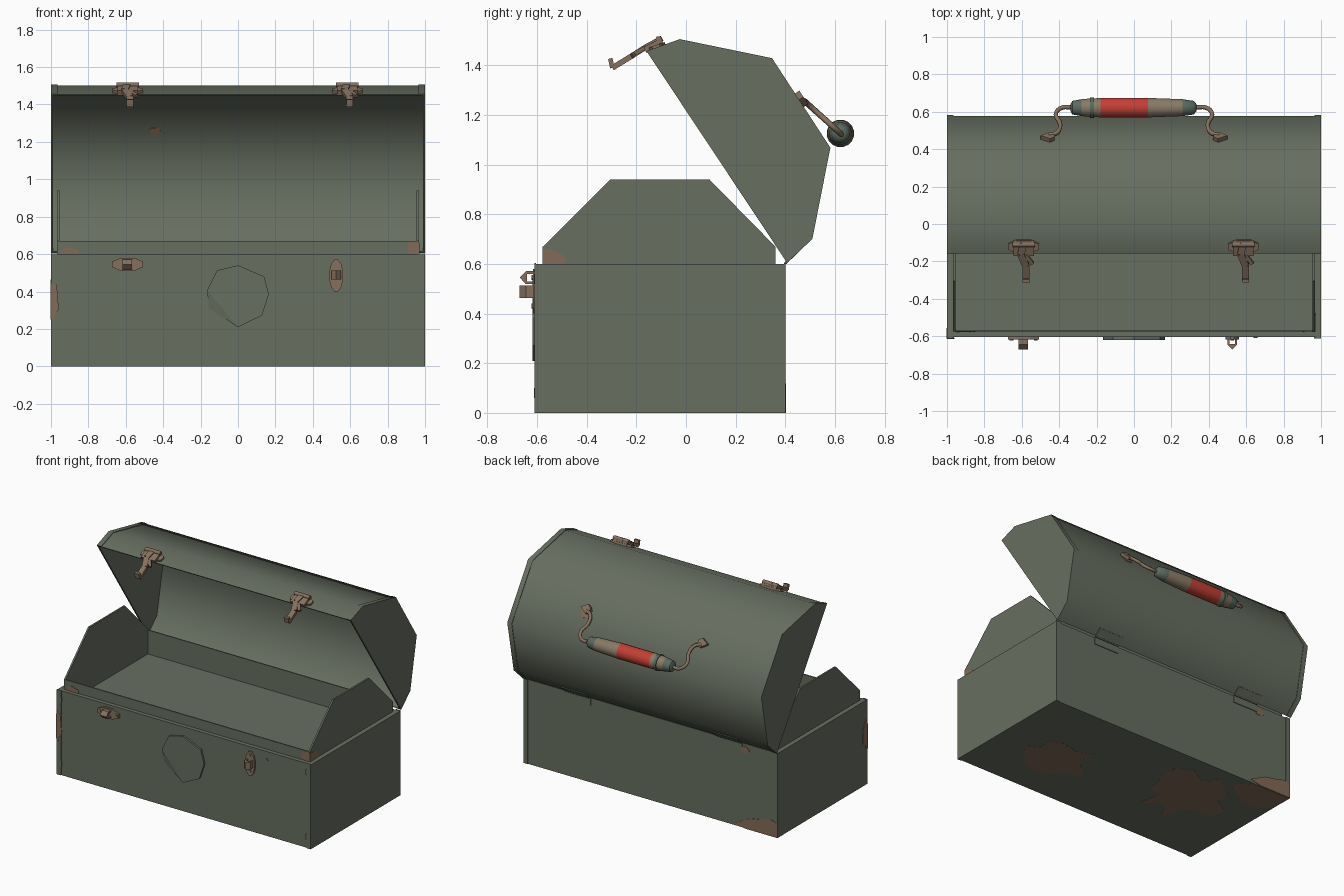
import bpy, bmesh, math, random
from mathutils import Vector

if "Cube" in bpy.data.objects:
    bpy.data.objects.remove(bpy.data.objects["Cube"], do_unlink=True)
random.seed(4)
X, Y, Z = Vector((1, 0, 0)), Vector((0, 1, 0)), Vector((0, 0, 1))


def material(name, rgb):
    m = bpy.data.materials.new(name)
    m.use_nodes = True
    m.diffuse_color = (*rgb, 1)
    m.node_tree.nodes["Principled BSDF"].inputs["Base Color"].default_value = (*rgb, 1)
    return m


GREEN = material("painted green", (0.135, 0.157, 0.117))
RUST = material("rust", (0.23, 0.145, 0.095))
METAL = material("worn metal", (0.24, 0.165, 0.115))
RED = material("red grip", (0.55, 0.05, 0.035))
WOOD = material("tan grip", (0.25, 0.195, 0.135))
CAP = material("grey green cap", (0.105, 0.145, 0.12))


def finish(name, bm, mats, smooth=None):
    bmesh.ops.recalc_face_normals(bm, faces=bm.faces)
    mesh = bpy.data.meshes.new(name)
    bm.to_mesh(mesh)
    bm.free()
    for m in mats:
        mesh.materials.append(m)
    if smooth:
        mesh.shade_smooth()
        mesh.set_sharp_from_angle(angle=math.radians(smooth))
    obj = bpy.data.objects.new(name, mesh)
    bpy.context.collection.objects.link(obj)
    return obj


def prism(name, pts, origin, u, v, depth, mat=GREEN, smooth=None):
    """Extrude a 2D outline lying in the u, v plane along u x v."""
    o, n = Vector(origin), u.cross(v).normalized() * depth
    bm = bmesh.new()
    low = [bm.verts.new(o + u * a + v * b) for a, b in pts]
    high = [bm.verts.new(p.co + n) for p in low]
    bm.faces.new(low[::-1])
    bm.faces.new(high)
    for i in range(len(pts)):
        j = (i + 1) % len(pts)
        bm.faces.new((low[i], low[j], high[j], high[i]))
    return finish(name, bm, [mat], smooth)


def rect(a0, a1, b0, b1):
    return [(a0, b0), (a1, b0), (a1, b1), (a0, b1)]


def box(name, x0, x1, y0, y1, z0, z1, mat=GREEN):
    return prism(name, rect(y0, y1, z0, z1), (x0, 0, 0), Y, Z, x1 - x0, mat)


def bar(name, p, q, width, thick, mat=METAL):
    p, q = Vector(p), Vector(q)
    v = (q - p).normalized()
    u = (X - v * X.dot(v)).normalized()
    o = p - u.cross(v).normalized() * thick / 2
    return prism(name, rect(-width / 2, width / 2, 0, (q - p).length), o, u, v, thick, mat)


def rod(name, pts, radius, mat=METAL):
    c = bpy.data.curves.new(name, "CURVE")
    c.dimensions = "3D"
    c.bevel_depth, c.bevel_resolution, c.resolution_u = radius, 1, 4
    s = c.splines.new("BEZIER")
    s.bezier_points.add(len(pts) - 1)
    for b, p in zip(s.bezier_points, pts):
        b.co = p
        b.handle_left_type = b.handle_right_type = "AUTO"
    c.use_fill_caps = True
    c.materials.append(mat)
    obj = bpy.data.objects.new(name, c)
    bpy.context.collection.objects.link(obj)


def oval(a, b, ra, rb, n=8, turn=0.5, rough=0.0):
    out = []
    for i in range(n):
        t, k = 2 * math.pi * (i + turn) / n, 1 + random.uniform(-rough, rough)
        out.append((a + ra * k * math.cos(t), b + rb * k * math.sin(t)))
    return out


def rust(name, a, b, ra, rb, origin, u, v, lim=(-9, 9, -9, 9), n=14, rough=0.2):
    pts = [(min(max(p, lim[0]), lim[1]), min(max(q, lim[2]), lim[3]))
           for p, q in oval(a, b, ra, rb, n, 0, rough)]
    prism(name, list(dict.fromkeys(pts)), origin, u, v, 0.003, RUST)


# Lower box: thick rim walls and bottom
F, B = -0.605, 0.395
box("box_front", -1, 1, F, -0.575, 0, 0.6)
box("box_back", -1, 1, 0.36, B, 0, 0.6)
box("box_bottom", -0.97, 0.97, -0.575, 0.36, 0, 0.02)
for s, side in ((1, "left"), (-1, "right")):
    lo, hi = sorted((s * 0.967, s))
    box(side + "_box_end", lo, hi, F, B, 0, 0.6)
    box(side + "_front_flange", lo, hi, F - 0.006, F, 0, 0.603)
    box(side + "_back_flange", lo, hi, B, B + 0.005, 0, 0.603)
    for z in (0.08, 0.54):
        box(side + "_seam_slot", s * 0.965 - 0.003, s * 0.965 + 0.003, F - 0.008, F, z - 0.02, z + 0.02)

# Inner tray with tall shaped ends
tray = [(-0.575, 0.45), (0.36, 0.45), (0.36, 0.67), (0.095, 0.94), (-0.305, 0.94), (-0.575, 0.67)]
for s, side in ((1, "left"), (-1, "right")):
    prism(side + "_tray_end", tray, (s * 0.961 - 0.006, 0, 0), Y, Z, 0.012)
box("tray_front", -0.96, 0.96, -0.575, -0.566, 0.45, 0.67)
box("tray_back", -0.96, 0.96, 0.351, 0.36, 0.45, 0.67)
box("tray_floor", -0.96, 0.96, -0.57, 0.355, 0.49, 0.5)

# Open lid: bent sheet, end plates and end flanges
lid = [(-0.157, 1.454), (-0.024, 1.502), (0.345, 1.426), (0.578, 1.068), (0.506, 0.703), (0.405, 0.608)]
mid = (Vector(lid[0]) + Vector(lid[-1])) / 2


def scaled(k):
    return [tuple(mid + (Vector(p) - mid) * k) for p in lid]


prism("lid_shell", lid + scaled(0.985)[::-1], (-0.99, 0, 0), Y, Z, 1.98, GREEN, 50)
for s, side in ((1, "left"), (-1, "right")):
    lo = min(s * 0.988, s)
    prism(side + "_lid_end", lid, (lo, 0, 0), Y, Z, 0.012)
    prism(side + "_lid_flange", scaled(1.008) + scaled(0.995)[::-1], (min(s * 0.965, s), 0, 0), Y, Z, 0.035, GREEN, 50)

# Hinges at the back
low = Vector((0, lid[4][0] - lid[5][0], lid[4][1] - lid[5][1])).normalized()
for x in (0.57, -0.62):
    box("hinge_leaf", x - 0.1, x + 0.1, B, B + 0.005, 0.55, 0.605)
    prism("hinge_lid_leaf", rect(-0.1, 0.1, 0, 0.06), (x, lid[5][0], lid[5][1]), X, -low * -1, -0.005)
    rod("hinge_pin", [(x - 0.1, 0.403, 0.605), (x + 0.1, 0.403, 0.605)], 0.006, GREEN)

# Badge with one corner bent back
badge = [(0, 0.54), (0.14, 0.48), (0.165, 0.385), (0.128, 0.272), (0, 0.209), (-0.165, 0.406), (-0.112, 0.513)]
prism("front_badge", badge, (0, F, 0), X, Z, 0.014)
fold = prism("badge_bent_corner", [(-0.165, 0.406), (-0.155, 0.31), (0, 0.209)], (0, F, 0), X, Z, 0.014)
fold.data.vertices[4].co.y += 0.0135

# Catch plates with pointed staples on the front
tip = [(0, -0.026), (0.04, -0.026), (0.065, 0), (0.04, 0.026), (0, 0.026),
       (0, 0.015), (0.036, 0.015), (0.036, -0.015), (0, -0.015)]
prism("right_catch_plate", oval(-0.59, 0.545, 0.09, 0.038), (0, F, 0), X, Z, 0.012, METAL)
prism("left_catch_plate", oval(0.525, 0.485, 0.038, 0.088, 12), (0, F, 0), X, Z, 0.012, METAL)
prism("right_staple", tip, (-0.568, F, 0.545), -Y, Z, 0.05, METAL)
prism("left_staple", tip, (0.525, F, 0.463), -Y, -X, -0.05, METAL)
for a, b in ((-0.655, 0.545), (-0.525, 0.545), (0.525, 0.43), (0.525, 0.545)):
    prism("catch_rivet", oval(a, b, 0.011, 0.011), (0, F - 0.012, 0), X, Z, 0.006, METAL)
prism("front_screw", oval(0.65, 0.54, 0.011, 0.011), (0, F, 0), X, Z, 0.005)

# Lid latches: base plate, raised block, hooked arm and side prong
strip = Vector((0, 0.94, 0.34))
for x, s in ((-0.59, -1), (0.585, 1)):
    prism("latch_base", oval(0, 0, 0.088, 0.042), (x, -0.118, 1.468), X, strip, 0.014, METAL)
    bar("latch_block", (x, -0.095, 1.498), (x, -0.165, 1.462), 0.11, 0.026)
    a = [(x, -0.1, 1.507), (x - 0.015, -0.16, 1.475), (x + 0.012, -0.22, 1.437), (x + 0.012, -0.297, 1.39)]
    for p, q in zip(a, a[1:]):
        bar("latch_arm", p, q, 0.038, 0.022)
    bar("latch_hook", a[-1], (x + 0.012, -0.305, 1.428), 0.036, 0.018)
    bar("latch_prong", (x + 0.01, -0.165, 1.47), (x + 0.048, -0.212, 1.445), 0.02, 0.018)
    rod("latch_pin", [(x - 0.06, -0.11, 1.505), (x + 0.06, -0.11, 1.505)], 0.014)

# Handle grip: lathed around its length and coloured in bands
GY, GZ = 0.622, 1.126
grip = [(-0.34, 0.018), (-0.33, 0.037), (-0.28, 0.046), (-0.235, 0.05), (-0.235, 0.056), (-0.215, 0.056),
        (-0.215, 0.05), (-0.18, 0.053), (0.075, 0.053), (0.26, 0.046), (0.32, 0.037), (0.335, 0.018)]
bm = bmesh.new()
rings = []
for x, r in grip:
    rings.append([bm.verts.new((x, GY + p, GZ + q)) for p, q in oval(0, 0, r, r, 16)])
bm.faces.new(rings[0]).material_index = 2
bm.faces.new(rings[-1]).material_index = 2
for k, (a, b) in enumerate(zip(rings, rings[1:])):
    x = (grip[k][0] + grip[k + 1][0]) / 2
    band = 2 if x < -0.28 or x > 0.26 or -0.24 < x < -0.21 else 0 if -0.18 < x < 0.075 else 1
    for i in range(16):
        j = (i + 1) % 16
        bm.faces.new((a[i], a[j], b[j], b[i])).material_index = band
finish("handle_grip", bm, [RED, WOOD, CAP], 50)

# Handle wires and their arrow shaped brackets on the lid
back = Vector((0, 0.545, -0.838))
for s, side in ((1, "left"), (-1, "right")):
    path = [(0.32, GY), (0.385, 0.622), (0.418, 0.588), (0.395, 0.535), (0.41, 0.49), (0.455, 0.474)]
    rod(side + "_handle_wire", [(s * x, y, GZ + (GY - y) * 0.9) for x, y in path], 0.012)
    head = [(s * 0.5, 0), (s * 0.45, 0.035), (s * 0.425, 0.012), (s * 0.425, -0.012), (s * 0.45, -0.03)]
    prism(side + "_handle_bracket", head, (0, 0.453, 1.26), X, back, 0.024, METAL)

# Rust patches
rust("front_edge_rust", -1, 0.35, 0.045, 0.1, (0, F - 0.006, 0), X, Z, (-1, 0, 0, 1))
rust("side_edge_rust", 0.611, 0.35, 0.05, 0.1, (-1, 0, 0), -Y, Z, (0, 0.611, 0, 1))
rust("tray_front_right_rust", -0.9, 0.61, 0.045, 0.026, (0, -0.575, 0), X, Z, (-1, 0, 0.6, 1))
rust("tray_front_left_rust", 0.96, 0.64, 0.055, 0.06, (0, -0.575, 0), X, Z, (0, 0.967, 0.6, 0.67))
rust("tray_end_rust", -0.575, 0.605, 0.09, 0.06, (0.967, 0, 0), Y, Z, (-0.575, 0, 0.6, 0.66))
rust("back_corner_rust", 0.9, 0.02, 0.2, 0.09, (0, B + 0.004, 0), -X, Z, (0, 1, 0, 1))
rust("back_top_rust", 0.74, 0.56, 0.035, 0.025, (0, B, 0), -X, Z)
rust("bottom_left_rust", 0.49, 0.19, 0.22, 0.19, (0, 0, 0.002), X, -Y, n=18, rough=0.35)
rust("bottom_right_rust", -0.45, 0, 0.27, 0.26, (0, 0, 0.002), X, -Y, n=18, rough=0.35)
rust("bottom_corner_rust", -0.84, -0.33, 0.2, 0.16, (0, 0, 0.002), X, -Y, (-1, 1, -B, 1))
rust("lid_outer_rust", 0.455, 0.02, 0.035, 0.04, (0, 0.4535, 1.26), X, back)
rust("lid_inner_rust", -0.445, 0, 0.03, 0.025, (0, 0.446, 1.256), X, -back)
